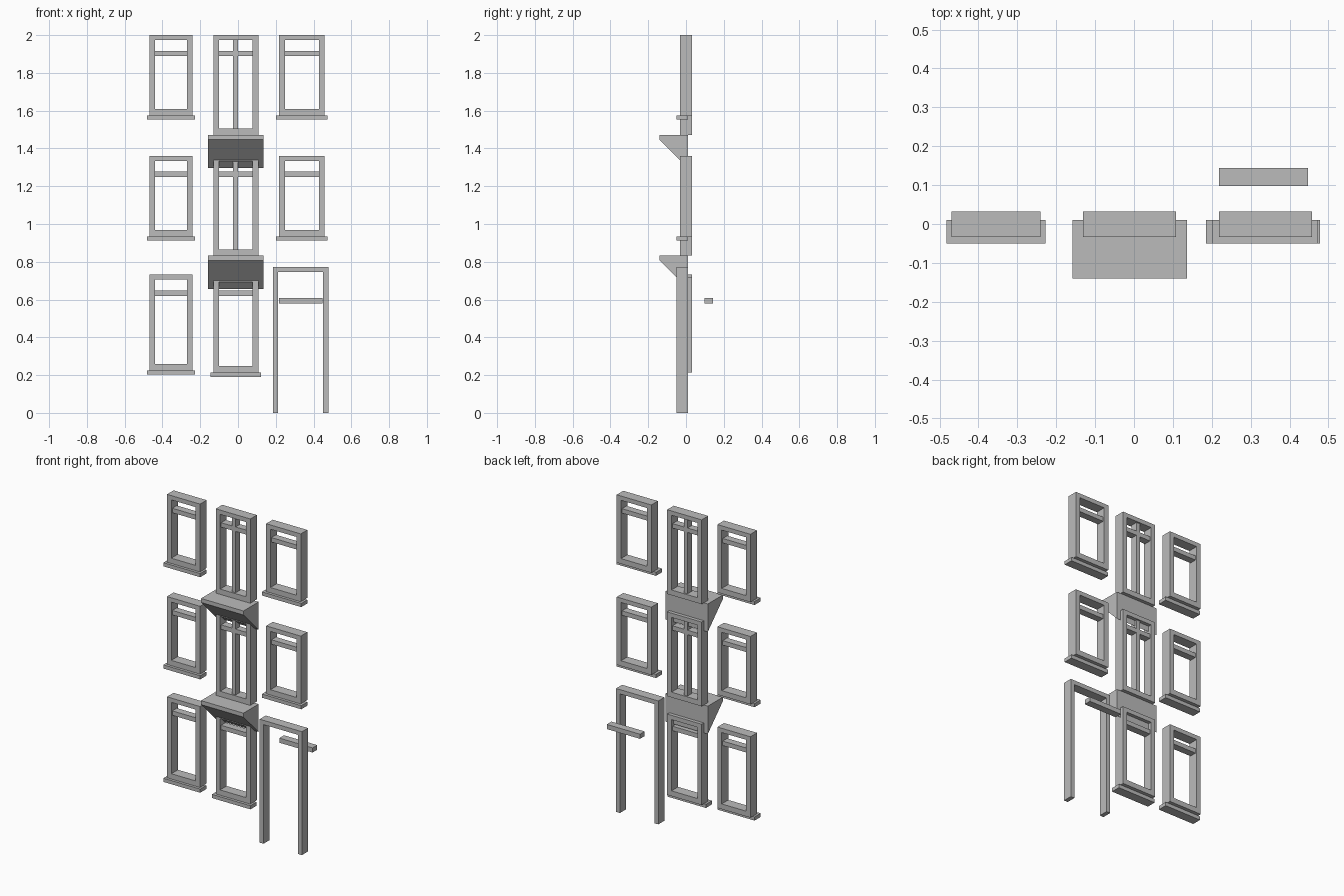
import bpy
import bmesh

if "Cube" in bpy.data.objects:
    bpy.data.objects.remove(bpy.data.objects["Cube"], do_unlink=True)

GREY = (0.5, 0.5, 0.5, 1.0)
stone = bpy.data.materials.new("stone_grey")
stone.use_nodes = True
stone.diffuse_color = GREY
stone.node_tree.nodes["Principled BSDF"].inputs["Base Color"].default_value = GREY

FRAME_Y = (-0.033, 0.032)   # front and back of window frames
LEDGE_Y = (-0.05, 0.01)     # front and back of sills and door surround
BAR_Y = (-0.023, 0.022)     # front and back of transoms and mullions


def finish(name, bm):
    bmesh.ops.recalc_face_normals(bm, faces=bm.faces)
    mesh = bpy.data.meshes.new(name)
    bm.to_mesh(mesh)
    bm.free()
    mesh.materials.append(stone)
    obj = bpy.data.objects.new(name, mesh)
    bpy.context.scene.collection.objects.link(obj)
    return obj


def extrude(name, outline, axis, start, end):
    """Extrude a closed 2D outline along x (outline in y,z) or y (outline in x,z)."""
    bm = bmesh.new()
    if axis == "x":
        points = [(start, a, b) for a, b in outline]
        shift = (end - start, 0, 0)
    else:
        points = [(a, start, b) for a, b in outline]
        shift = (0, end - start, 0)
    face = bm.faces.new([bm.verts.new(p) for p in points])
    grown = bmesh.ops.extrude_face_region(bm, geom=[face], use_keep_orig=True)
    verts = [g for g in grown["geom"] if isinstance(g, bmesh.types.BMVert)]
    bmesh.ops.translate(bm, verts=verts, vec=shift)
    return finish(name, bm)


def rect(x, z):
    return [(x[0], z[0]), (x[1], z[0]), (x[1], z[1]), (x[0], z[1])]


def box(name, x, y, z):
    return extrude(name, rect(x, z), "y", *y)


def ring(name, x, z, side, top, bottom):
    """Rectangular frame with an open middle."""
    bm = bmesh.new()
    outer = rect(x, z)
    inner = rect((x[0] + side, x[1] - side), (z[0] + bottom, z[1] - top))
    loops = [[bm.verts.new((a, y, b)) for a, b in pts]
             for pts, y in ((outer, FRAME_Y[0]), (inner, FRAME_Y[0]),
                            (inner, FRAME_Y[1]), (outer, FRAME_Y[1]))]
    for k in range(4):
        a, b = loops[k], loops[(k + 1) % 4]
        for i in range(4):
            j = (i + 1) % 4
            bm.faces.new((a[i], a[j], b[j], b[i]))
    return finish(name, bm)


def window(name, x, z, transom, sill=None, mullion=False):
    side = 0.03
    ring(name + "_frame", x, z, side, 0.027, 0.033)
    inside = (x[0] + side, x[1] - side)
    box(name + "_transom", inside, BAR_Y, (transom - 0.028, transom))
    if mullion:
        box(name + "_mullion", (-0.026, 0.0), BAR_Y, (z[0] + 0.033, z[1] - 0.027))
    if sill:
        box(name + "_sill", sill, LEDGE_Y, (z[0] - 0.023, z[0]))


def balcony(name, top):
    """Wedge-shaped ledge with a sloping underside."""
    front, back = -0.14, 0.01
    outline = [(front, top), (back, top), (back, top - 0.175), (front, top - 0.025)]
    extrude(name, outline, "x", -0.158, 0.136)


LEFT, LEFT_SILL = (-0.469, -0.24), (-0.482, -0.227)
MIDDLE, MIDDLE_SILL = (-0.131, 0.108), (-0.145, 0.121)
RIGHT, RIGHT_SILL = (0.218, 0.458), (0.201, 0.473)

# Two upper storeys: side windows, tall middle windows and balconies
for label, top in (("upper", 2.0), ("middle", 1.36)):
    side_z = (top - 0.425, top)
    window(label + "_right_side_window", LEFT, side_z, top - 0.083, LEFT_SILL)
    window(label + "_left_side_window", RIGHT, side_z, top - 0.083, RIGHT_SILL)
    window(label + "_centre_window", MIDDLE, (top - 0.528, top), top - 0.083,
           mullion=True)
    balcony(label + "_balcony", top - 0.528)

# Ground floor windows
window("ground_right_side_window", LEFT, (0.225, 0.732), 0.648, LEFT_SILL)
window("ground_centre_window", MIDDLE, (0.214, 0.72), 0.648, MIDDLE_SILL)

# Door surround, open at the bottom, and the bar behind it
x0, x1, height, thick = 0.185, 0.478, 0.773, 0.027
surround = [(x0, 0), (x0, height), (x1, height), (x1, 0), (x1 - thick, 0),
            (x1 - thick, height - thick), (x0 + thick, height - thick), (x0 + thick, 0)]
extrude("door_surround", surround, "y", *LEDGE_Y)
box("door_transom", (0.218, 0.448), (0.098, 0.144), (0.578, 0.607))
